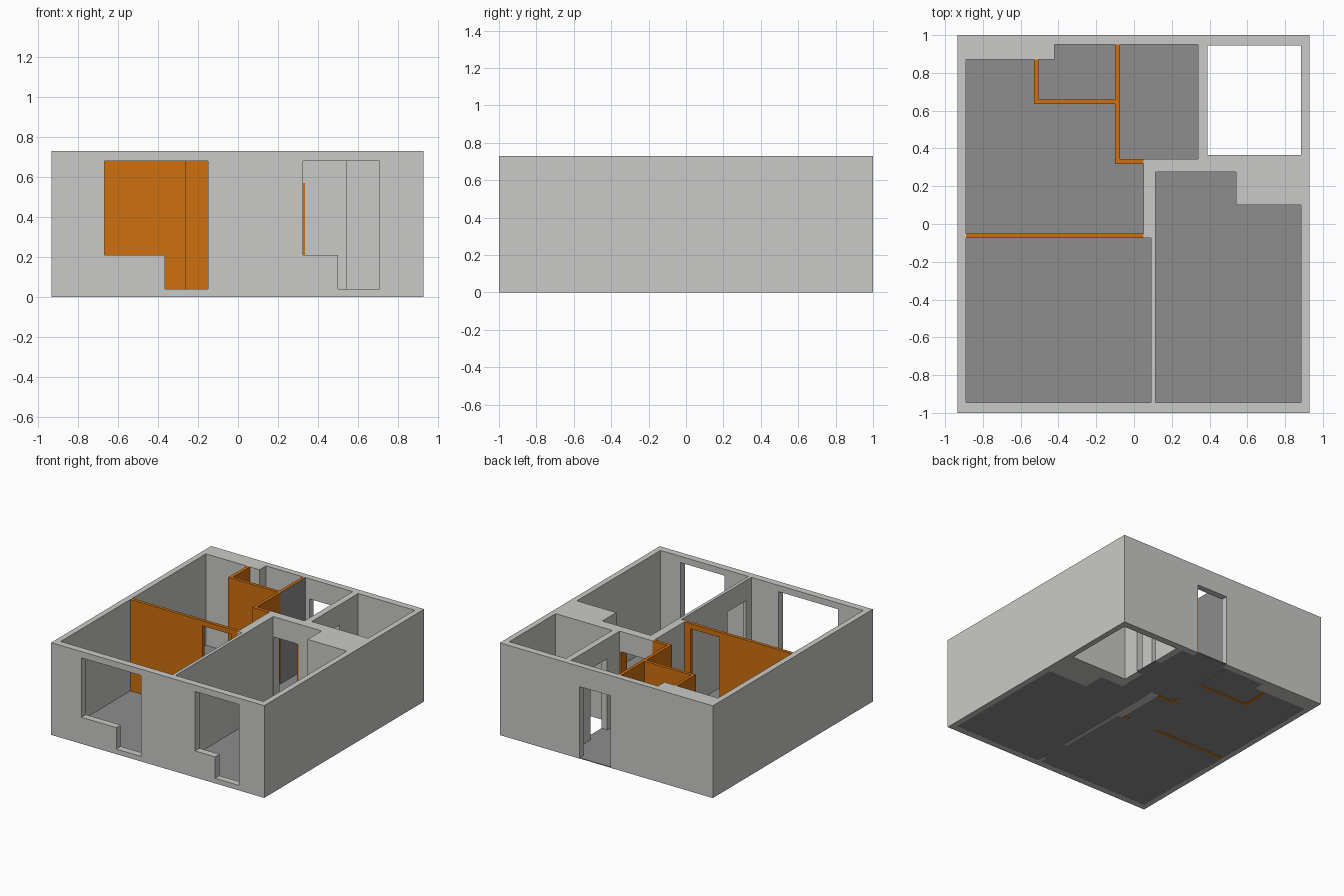
import bpy, bmesh

if "Cube" in bpy.data.objects:
    bpy.data.objects.remove(bpy.data.objects["Cube"])

H = 0.73        # wall height
DOOR = 0.57     # door head height


def material(name, rgb):
    m = bpy.data.materials.new(name)
    m.use_nodes = True
    m.diffuse_color = (*rgb, 1)
    m.node_tree.nodes["Principled BSDF"].inputs["Base Color"].default_value = (*rgb, 1)
    return m


GREY = material("light grey wall", (0.59, 0.59, 0.57))
ORANGE = material("orange partition", (0.62, 0.16, 0.005))
FLOOR = material("dark grey floor", (0.27, 0.27, 0.27))


def prism(name, outline, z0, z1, mat):
    """Extrude a plan outline from z0 to z1."""
    bm = bmesh.new()
    face = bm.faces.new([bm.verts.new((x, y, z0)) for x, y in outline])
    up = bmesh.ops.extrude_face_region(bm, geom=[face])["geom"]
    bmesh.ops.translate(bm, vec=(0, 0, z1 - z0),
                        verts=[v for v in up if isinstance(v, bmesh.types.BMVert)])
    bmesh.ops.recalc_face_normals(bm, faces=bm.faces)
    mesh = bpy.data.meshes.new(name)
    bm.to_mesh(mesh)
    bm.free()
    mesh.materials.append(mat)
    ob = bpy.data.objects.new(name, mesh)
    bpy.context.collection.objects.link(ob)
    return ob


def rect(x0, x1, y0, y1):
    return [(x0, y0), (x1, y0), (x1, y1), (x0, y1)]


def box(name, x0, x1, y0, y1, z0, z1, mat):
    return prism(name, rect(x0, x1, y0, y1), z0, z1, mat)


def cut(target, cutter):
    """Subtract the cutter, bake the result and delete the cutter."""
    mod = target.modifiers.new("opening", "BOOLEAN")
    mod.operation, mod.solver, mod.object = "DIFFERENCE", "EXACT", cutter
    bpy.context.view_layer.update()
    deps = bpy.context.evaluated_depsgraph_get()
    mesh = bpy.data.meshes.new_from_object(target.evaluated_get(deps))
    target.modifiers.clear()
    target.data = mesh
    bpy.data.objects.remove(cutter)


# Room outlines
left_rooms = [(-0.89, -0.945), (0.09, -0.945), (0.09, -0.075), (0.05, -0.075),
              (0.05, 0.345), (0.34, 0.345), (0.34, 0.95), (-0.42, 0.95),
              (-0.42, 0.87), (-0.89, 0.87)]
right_room = [(0.115, -0.945), (0.885, -0.945), (0.885, 0.1), (0.54, 0.1),
              (0.54, 0.275), (0.115, 0.275)]
shaft = rect(0.39, 0.885, 0.365, 0.945)

# Solid block hollowed into thick walls
walls = box("thick_walls", -0.935, 0.93, -1, 1, 0, H, GREY)
for outline in (left_rooms, right_room, shaft):
    cut(walls, prism("room_cutter", outline, -0.1, H + 0.1, GREY))

# Stepped front windows, then interior and rear doors
openings = [
    (-0.67, -0.15, -1.1, -0.92, 0.21, 0.68), (-0.365, -0.15, -1.1, -0.92, 0.04, 0.3),
    (0.325, 0.71, -1.1, -0.92, 0.21, 0.68), (0.5, 0.71, -1.1, -0.92, 0.04, 0.3),
    (-0.04, 0.23, 0.92, 1.1, -0.1, DOOR),
    (0.12, 0.335, 0.25, 0.37, -0.1, DOOR),
    (0.32, 0.42, 0.5, 0.71, -0.1, DOOR),
    (0.07, 0.14, -0.88, -0.65, -0.1, DOOR)]
for o in openings:
    cut(walls, box("opening_cutter", *o, GREY))

# Thin floors in the rooms and under the doors
Z0, Z1 = 0.001, 0.007
prism("left_floor", left_rooms, Z0, Z1, FLOOR)
prism("right_floor", right_room, Z0, Z1, FLOOR)
for name, plan in {"rear_threshold": (-0.04, 0.23, 0.95, 1),
                   "hall_threshold": (0.12, 0.335, 0.275, 0.345),
                   "shaft_threshold": (0.34, 0.39, 0.5, 0.71),
                   "front_threshold": (0.09, 0.115, -0.88, -0.65)}.items():
    box(name, *plan, Z0, Z1, FLOOR)

# Orange partitions
main = box("main_partition", -0.89, 0.05, -0.075, -0.05, 0, H, ORANGE)
cut(main, box("door_cutter", -0.26, -0.005, -0.2, 0.1, -0.1, 0.69, ORANGE))
box("bath_side_partition", -0.53, -0.505, 0.66, 0.87, 0, H, ORANGE)
box("bath_front_partition", -0.53, -0.1, 0.635, 0.66, 0, H, ORANGE)
box("hall_end_partition", -0.075, 0.05, 0.318, 0.345, 0, H, ORANGE)
hall = box("hall_partition", -0.1, -0.075, 0.318, 0.64, 0, H, ORANGE)
cut(hall, box("door_cutter", -0.2, 0, 0.395, 0.635, -0.1, DOOR, ORANGE))

# Bathroom wall with grey hall side and underside
bath = box("bath_hall_partition", -0.1, -0.075, 0.64, 0.95, 0, H, ORANGE)
bath.data.materials.append(FLOOR)
for p in bath.data.polygons:
    p.material_index = int(p.normal.x > 0.5 or p.normal.z < -0.5)

# Orange lining on one door jamb
box("door_jamb", 0.326, 0.335, 0.275, 0.345, 0, DOOR, ORANGE)
